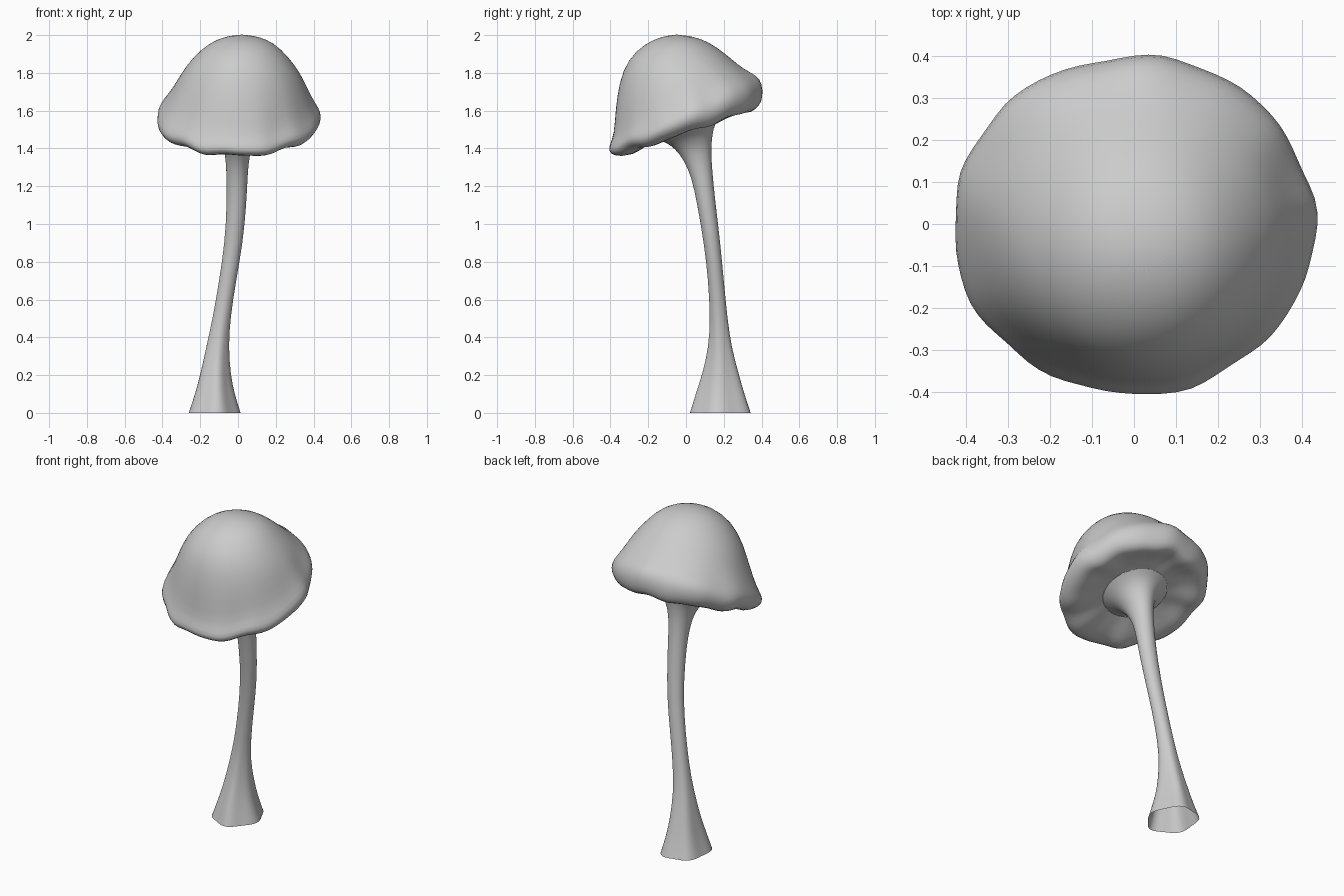
import bpy, bmesh
from math import sin, cos, pi


def loft(name, rings, segs, wobble, tip=None):
    """Skin tilted elliptical rings: (y_front, z_front, y_back, z_back, x_radius, x_centre, wobble amount)."""
    bm = bmesh.new()
    loops = []
    for yf, zf, yb, zb, rx, cx, w in rings:
        loop = []
        for i in range(segs):
            a = 2 * pi * i / segs
            k, dz = wobble(a, w)
            t = 0.5 + 0.5 * sin(a) * k
            loop.append(bm.verts.new((cx + rx * cos(a) * k,
                                      yf + (yb - yf) * t,
                                      zf + (zb - zf) * t + dz)))
        loops.append(loop)
    for upper, lower in zip(loops, loops[1:]):
        for i in range(segs):
            j = (i + 1) % segs
            bm.faces.new((upper[i], lower[i], lower[j], upper[j]))
    if tip:
        v = bm.verts.new(tip)
        for i in range(segs):
            bm.faces.new((v, loops[0][i], loops[0][(i + 1) % segs]))
    bmesh.ops.recalc_face_normals(bm, faces=bm.faces)
    for f in bm.faces:
        f.smooth = True
    mesh = bpy.data.meshes.new(name)
    bm.to_mesh(mesh)
    bm.free()
    ob = bpy.data.objects.new(name, mesh)
    bpy.context.collection.objects.link(ob)
    sub = ob.modifiers.new("smooth", 'SUBSURF')
    sub.levels = sub.render_levels = 1
    return ob


# Ruffled rim of the cap
def ruffle(a, w):
    k = 1 + w * (0.012 * sin(9 * a + 1) + 0.009 * sin(14 * a) + 0.008 * sin(5 * a + 2))
    return k, w * (0.008 * sin(8 * a + 2) + 0.006 * sin(13 * a))


# Fluted root end of the stem
def flute(a, w):
    return 1 + w * (0.06 * cos(5 * a + 0.6) - 0.04), 0


# Tilted cap: dome, rolled lip and underside
cap = loft("mushroom_cap", [
    (-0.13, 1.992, 0.04, 1.992, 0.09, 0.02, 0),
    (-0.22, 1.955, 0.12, 1.965, 0.17, 0.02, 0),
    (-0.31, 1.87, 0.205, 1.905, 0.25, 0.015, 0),
    (-0.355, 1.75, 0.28, 1.84, 0.318, 0.015, 0),
    (-0.375, 1.60, 0.33, 1.805, 0.36, 0.01, 0.3),
    (-0.382, 1.47, 0.375, 1.78, 0.405, 0.0, 0.7),
    (-0.405, 1.42, 0.402, 1.735, 0.435, 0.0, 1),
    (-0.413, 1.385, 0.405, 1.67, 0.435, 0.0, 1),
    (-0.385, 1.358, 0.39, 1.615, 0.395, 0.0, 1),
    (-0.32, 1.36, 0.34, 1.60, 0.34, 0.0, 1),
    (-0.25, 1.40, 0.27, 1.61, 0.265, 0.0, 0.6),
    (-0.17, 1.45, 0.19, 1.575, 0.185, 0.0, 0),
], 40, ruffle, tip=(0.02, -0.05, 2.004))

# Curved hollow stem, flared into the cap and at the open foot
stem = loft("stem", [
    (-0.17, 1.45, 0.19, 1.575, 0.185, 0.0, 0),
    (-0.11, 1.435, 0.155, 1.535, 0.135, 0.0, 0),
    (-0.06, 1.40, 0.14, 1.48, 0.09, 0.0, 0),
    (-0.015, 1.345, 0.132, 1.39, 0.063, -0.003, 0),
    (0.03, 1.25, 0.14, 1.27, 0.056, -0.005, 0),
    (0.06, 1.10, 0.155, 1.12, 0.052, -0.007, 0),
    (0.095, 0.90, 0.182, 0.90, 0.048, -0.022, 0),
    (0.118, 0.70, 0.20, 0.70, 0.045, -0.055, 0),
    (0.128, 0.50, 0.22, 0.50, 0.047, -0.088, 0.2),
    (0.12, 0.35, 0.242, 0.35, 0.06, -0.11, 0.5),
    (0.085, 0.20, 0.285, 0.20, 0.083, -0.122, 0.8),
    (0.05, 0.10, 0.315, 0.10, 0.108, -0.126, 1),
    (0.02, 0.0, 0.35, 0.0, 0.142, -0.128, 1),
], 30, flute)
